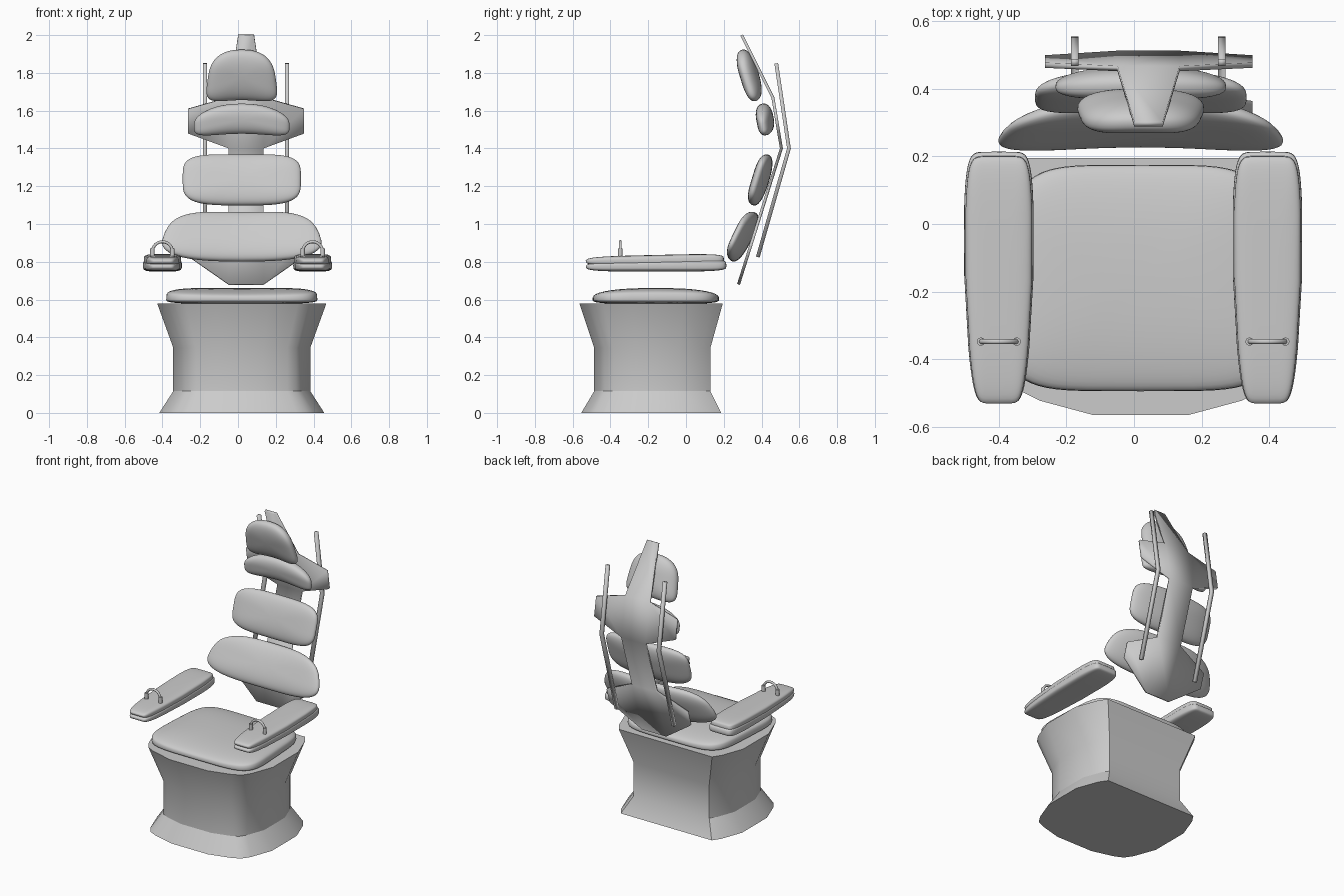
import bpy, bmesh, math
from mathutils import Matrix, Vector

cube = bpy.data.objects.get("Cube")
if cube:
    bpy.data.objects.remove(cube, do_unlink=True)

grey = bpy.data.materials.new("light_grey")
grey.use_nodes = True
colour = (0.6, 0.6, 0.6, 1)
grey.diffuse_color = colour
grey.node_tree.nodes["Principled BSDF"].inputs["Base Color"].default_value = colour


def finish(name, bm, angle=30):
    """Turn a bmesh into a grey object that is smooth below the given angle."""
    bmesh.ops.recalc_face_normals(bm, faces=bm.faces[:])
    mesh = bpy.data.meshes.new(name)
    bm.to_mesh(mesh)
    bm.free()
    obj = bpy.data.objects.new(name, mesh)
    bpy.context.collection.objects.link(obj)
    mesh.materials.append(grey)
    bpy.ops.object.select_all(action='DESELECT')
    obj.select_set(True)
    bpy.context.view_layer.objects.active = obj
    bpy.ops.object.shade_smooth_by_angle(angle=math.radians(angle))
    return obj


def spow(value, power):
    return math.copysign(abs(value) ** power, value)


def cushion(name, loc, half, corner, edge, shape, turn=0):
    """Superquadric pad: corner rounds the outline, edge rounds the rim."""
    bm = bmesh.new()
    bmesh.ops.create_uvsphere(bm, u_segments=64, v_segments=24, radius=1)
    for v in bm.verts:
        r = math.hypot(v.co.x, v.co.y)
        c, s = (v.co.x / r, v.co.y / r) if r > 1e-5 else (0, 0)
        rim = r ** edge if r > 1e-5 else 0
        p = shape(spow(c, corner) * rim, spow(s, corner) * rim, spow(v.co.z, edge))
        v.co = Vector([a * b for a, b in zip(p, half)])
    bm.transform(Matrix.Translation(loc) @ Matrix.Rotation(math.radians(turn), 4, 'X'))
    return finish(name, bm, 50)


def panels(name, polygons, thickness):
    """Thin bent sheet from flat polygons."""
    bm = bmesh.new()
    for poly in polygons:
        bm.faces.new([bm.verts.new(p) for p in poly])
    bmesh.ops.remove_doubles(bm, verts=bm.verts[:], dist=0.0005)
    obj = finish(name, bm, 10)
    solid = obj.modifiers.new("thickness", 'SOLIDIFY')
    solid.thickness = thickness
    solid.offset = 0
    return obj


# Pedestal: straight back, bowed front and sides, pinched waist
MID_X, MID_Y, HALF_X, HALF_Y = 0.02, -0.15, 0.355, 0.345
bow = [(0, 0), (0.08, 0.4), (0.3, 1), (0.7, 1), (0.92, 0.4)]
outline = []
corners = [(1, 1), (1, -1), (-1, -1), (-1, 1)]
for i, (cx, cy) in enumerate(corners):
    nx, ny = corners[(i + 1) % 4]
    out_x, out_y = (cx + nx) / 2, (cy + ny) / 2
    for t, k in (bow if i < 3 else bow[:1]):
        outline.append((HALF_X * (cx + (nx - cx) * t) + 0.093 * k * out_x,
                        HALF_Y * (cy + (ny - cy) * t) + 0.07 * k * out_y))
bm = bmesh.new()
rings = []
for z, s in [(0, 0.975), (0.115, 0.81), (0.345, 0.81), (0.58, 1)]:
    rings.append([bm.verts.new((MID_X + x * s, MID_Y + y * s, z)) for x, y in outline])
count = len(outline)
for low, high in zip(rings, rings[1:]):
    for i in range(count):
        j = (i + 1) % count
        bm.faces.new((low[i], low[j], high[j], high[i]))
bm.faces.new(rings[0])
bm.faces.new(rings[-1])
finish("pedestal", bm)

# Seat cushion: flat underside, crowned and slightly dished top
cushion("seat_cushion", (0.02, -0.16, 0.6), (0.393, 0.335, 0.06), 0.4, 0.6,
        lambda u, v, w: (u * (1 - 0.05 * v), v,
                         w * (1 - 0.25 * v * v) + 0.2 * u * u if w > 0 else w * 0.4))

# Back cushions, ends swept forward
cushion("lower_back_cushion", (0.02, 0.305, 0.932), (0.41, 0.143, 0.045), 0.55, 0.85,
        lambda u, v, w: (u * (1 - 0.13 * v - 0.08 * v * v), v, w + 0.9 * u * u), 64)
cushion("middle_back_cushion", (0.02, 0.395, 1.233), (0.313, 0.14, 0.045), 0.5, 0.85,
        lambda u, v, w: (u, v, w + 0.5 * u * u), 73)
cushion("neck_cushion", (0.02, 0.418, 1.558), (0.253, 0.08, 0.046), 0.6, 0.85,
        lambda u, v, w: (u, v * (1 - 0.1 * u * u) - 0.5 * u * u, w + 0.4 * u * u), 100)
cushion("head_cushion", (0.02, 0.335, 1.79), (0.182, 0.138, 0.05), 0.55, 0.85,
        lambda u, v, w: (u * (1 - 0.1 * v), v - 0.22 * u * u, w + 0.4 * u * u), 107)

# Bent back plate: central spine with an upper and a lower pair of wings
PLATE_X = 0.043
spine = [(0.68, 0.278), (1.03, 0.388), (1.40, 0.505), (1.67, 0.46), (2.0, 0.295)]


def on_plate(x, z):
    for (z0, y0), (z1, y1) in zip(spine, spine[1:]):
        if z <= z1:
            return (PLATE_X + x, y0 + (y1 - y0) * (z - z0) / (z1 - z0), z)


def spine_half(z):
    return 0.042 if z > 1.9 else 0.092


plate = []
for (z0, _), (z1, _) in zip(spine, spine[1:]):
    a, b = spine_half(z0), spine_half(z1)
    plate.append([on_plate(*p) for p in [(-a, z0), (a, z0), (b, z1), (-b, z1)]])
for side in (-1, 1):
    for z0, z1, z2, z3 in [(0.68, 0.83, 0.93, 1.03), (1.40, 1.48, 1.61, 1.67)]:
        wing = [(0.092, z0), (0.307, z1), (0.307, z2), (0.092, z3)]
        wing = [on_plate(side * x, z) for x, z in wing]
        plate.append(wing if side > 0 else wing[::-1])
panels("back_plate", plate, 0.016)

# Bent square rods behind the plate
rod = [(0.38, 0.825), (0.545, 1.40), (0.478, 1.85)]
for label, x in (("right", -0.175), ("left", 0.26)):
    strips = [[(x - 0.011, *p), (x + 0.011, *p), (x + 0.011, *q), (x - 0.011, *q)]
              for p, q in zip(rod, rod[1:])]
    panels(label + "_back_rod", strips, 0.02)


# Armrests: a lower shell, an upper pad and a ring handle on each side
def arm_shape(u, v, w):
    return (u * (1 - 0.3 * ((v - 0.3) / 1.3) ** 2), v, w + 0.3 * v * (w > 0))


for label, x in (("right", -0.4), ("left", 0.395)):
    cushion(label + "_arm_shell", (x, -0.158, 0.778), (0.104, 0.372, 0.03),
            0.25, 0.5, arm_shape)
    cushion(label + "_arm_pad", (x, -0.165, 0.807), (0.1, 0.366, 0.029),
            0.25, 0.5, arm_shape)
    bpy.ops.mesh.primitive_torus_add(
        location=(x, -0.348, 0.853), rotation=(math.pi / 2, 0, 0),
        major_radius=0.053, minor_radius=0.008, major_segments=32, minor_segments=10)
    ring = bpy.context.object
    ring.name = label + "_arm_handle"
    ring.data.materials.append(grey)
    bpy.ops.object.shade_smooth()
    for end in (-1, 1):
        bm = bmesh.new()
        bmesh.ops.create_cone(bm, cap_ends=True, segments=16, radius1=0.012,
                              radius2=0.012, depth=0.05)
        bm.transform(Matrix.Translation((x + end * 0.053, -0.348, 0.845)))
        finish(label + "_handle_cuff", bm)
